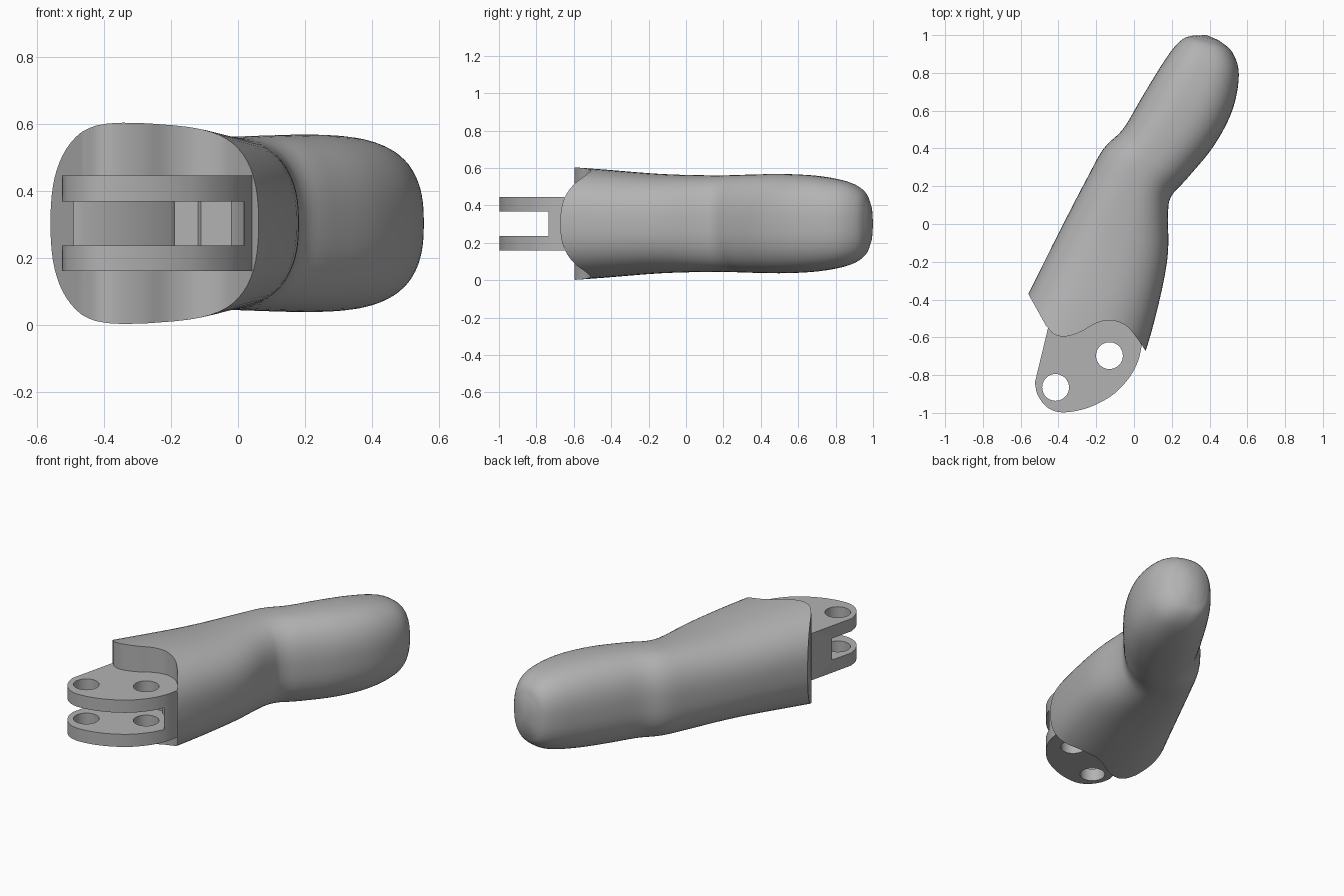
import bpy, bmesh, math
from mathutils import Vector

cube = bpy.data.objects.get("Cube")
if cube:
    bpy.data.objects.remove(cube, do_unlink=True)

MID_Z = 0.3025

gray = bpy.data.materials.new("plain gray")
gray.use_nodes = True
COLOR = (0.45, 0.45, 0.45, 1)
gray.diffuse_color = COLOR
gray.node_tree.nodes["Principled BSDF"].inputs["Base Color"].default_value = COLOR


def smooth_path(points, steps):
    """Catmull-Rom interpolation through points of any dimension."""
    pts = [Vector(p) for p in points]
    pts = [2 * pts[0] - pts[1]] + pts + [2 * pts[-1] - pts[-2]]
    out = []
    for a, b, c, d in zip(pts, pts[1:], pts[2:], pts[3:]):
        for i in range(steps):
            t = i / steps
            out.append(0.5 * (2 * b + (c - a) * t + (2 * a - 5 * b + 4 * c - d) * t * t
                              + (3 * b - a - 3 * c + d) * t ** 3))
    return out + [pts[-2]]


def make_object(name, bm):
    bmesh.ops.recalc_face_normals(bm, faces=bm.faces)
    mesh = bpy.data.meshes.new(name)
    bm.to_mesh(mesh)
    bm.free()
    mesh.materials.append(gray)
    obj = bpy.data.objects.new(name, mesh)
    bpy.context.collection.objects.link(obj)
    return obj


def prism(name, outline, z0, z1):
    bm = bmesh.new()
    face = bm.faces.new([bm.verts.new((p[0], p[1], z0)) for p in outline])
    top = bmesh.ops.extrude_face_region(bm, geom=[face])["geom"]
    verts = [v for v in top if isinstance(v, bmesh.types.BMVert)]
    bmesh.ops.translate(bm, verts=verts, vec=(0, 0, z1 - z0))
    return make_object(name, bm)


def disc(x, y, r, n=40):
    return [(x + r * math.cos(math.tau * i / n), y + r * math.sin(math.tau * i / n))
            for i in range(n)]


def activate(obj):
    bpy.ops.object.select_all(action="DESELECT")
    obj.select_set(True)
    bpy.context.view_layer.objects.active = obj


def cut(obj, cutter):
    activate(obj)
    mod = obj.modifiers.new("cut", "BOOLEAN")
    mod.operation = "DIFFERENCE"
    mod.solver = "EXACT"
    mod.object = cutter
    bpy.ops.object.modifier_apply(modifier=mod.name)
    bpy.data.objects.remove(cutter, do_unlink=True)


# Grip: rounded sections between left edge, right edge, with a half height
sections = [
    ((-0.73, -0.70), (-0.02, -0.90), 0.315),
    ((-0.56, -0.37), (0.09, -0.58), 0.292),
    ((-0.40, -0.05), (0.175, -0.20), 0.265),
    ((-0.25, 0.24), (0.18, 0.06), 0.258),
    ((-0.16, 0.40), (0.20, 0.15), 0.260),
    ((-0.06, 0.50), (0.28, 0.24), 0.263),
    ((0.03, 0.65), (0.42, 0.41), 0.265),
    ((0.12, 0.80), (0.52, 0.60), 0.255),
    ((0.20, 0.92), (0.555, 0.79), 0.225),
    ((0.26, 0.98), (0.52, 0.91), 0.175),
    ((0.315, 0.998), (0.45, 0.972), 0.10),
]
left = smooth_path([(*s[0], s[2]) for s in sections], 5)
right = smooth_path([(*s[1], s[2]) for s in sections], 5)
SIDES = 64
bm = bmesh.new()
rings = []
for l, r in zip(left, right):
    mid, half, ring = (l + r) / 2, (r - l) / 2, []
    for i in range(SIDES):
        a = math.tau * i / SIDES
        c, s = [math.copysign(abs(v) ** (2 / 2.5), v) for v in (math.cos(a), math.sin(a))]
        ring.append(bm.verts.new((mid.x + half.x * c, mid.y + half.y * c, MID_Z + l.z * s)))
    rings.append(ring)
for a, b in zip(rings, rings[1:]):
    for i in range(SIDES):
        j = (i + 1) % SIDES
        bm.faces.new((a[i], a[j], b[j], b[i]))
bm.faces.new(rings[0])
tip = bm.verts.new((0.385, 1.0, MID_Z))
for i in range(SIDES):
    bm.faces.new((rings[-1][i], rings[-1][(i + 1) % SIDES], tip))
grip = make_object("grip", bm)

# Wavy front end of the grip
wave = smooth_path([(-0.465, -0.54), (-0.42, -0.585), (-0.36, -0.595), (-0.28, -0.57),
                    (-0.20, -0.525), (-0.12, -0.51), (-0.04, -0.54), (0.02, -0.61),
                    (0.06, -0.67)], 6)
front = [(-0.70, -0.118)] + wave + [(0.14, -0.80), (0.14, -1.3), (-1.2, -1.3), (-1.2, -0.118)]
cut(grip, prism("front_cutter", front, -0.5, 1.2))

# Fork: one block with a slot that leaves two plates
curve = smooth_path([(-0.525, -0.84), (-0.51, -0.905), (-0.46, -0.97), (-0.38, -0.997),
                     (-0.25, -0.975), (-0.12, -0.91), (-0.03, -0.82), (0.02, -0.73),
                     (0.042, -0.64)], 6)
outline = curve + [(0.04, -0.50), (-0.10, -0.40), (-0.42, -0.42), (-0.455, -0.55)]
fork = prism("hinge_fork", outline, 0.16, 0.445)

slot = [(-0.8, -1.2), (0.3, -1.2), (0.3, -0.745), (0.018, -0.745), (0.015, -0.67),
        (-0.02, -0.61), (-0.11, -0.57), (-0.12, -0.545), (-0.19, -0.545),
        (-0.20, -0.56), (-0.46, -0.70), (-0.8, -0.72)]
cut(fork, prism("slot_cutter", slot, 0.237, 0.368))

# Pin holes through both plates
for x, y in ((-0.415, -0.865), (-0.13, -0.697)):
    cut(fork, prism("hole_cutter", disc(x, y, 0.071), 0.0, 0.6))

for obj in (grip, fork):
    activate(obj)
    bpy.ops.object.shade_smooth_by_angle(angle=math.radians(35))
